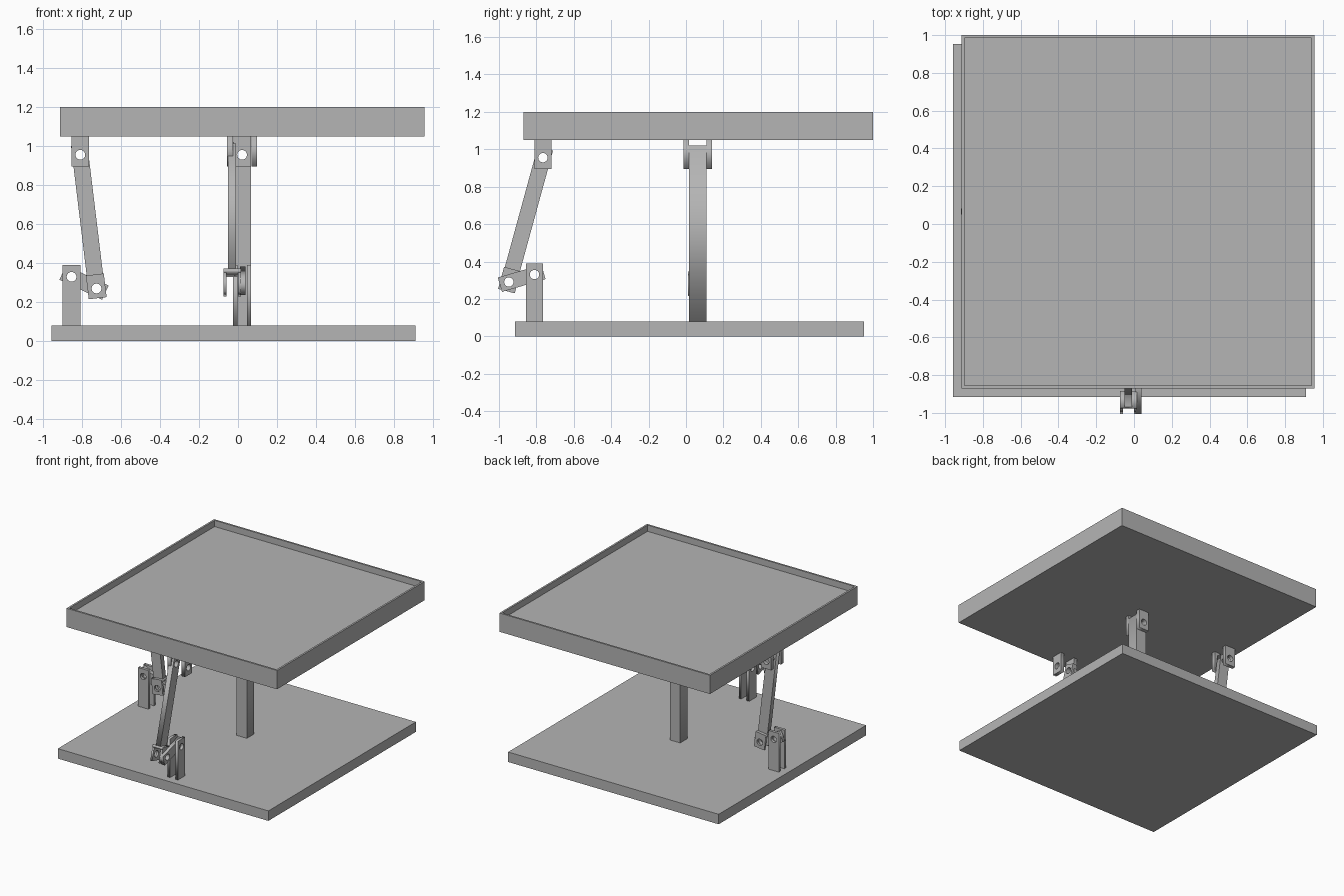
import bpy, bmesh, math
from mathutils import Vector, Matrix

cube = bpy.data.objects.get("Cube")
if cube:
    bpy.data.objects.remove(cube, do_unlink=True)

grey = bpy.data.materials.new("plain grey")
grey.use_nodes = True
grey.diffuse_color = (0.46, 0.46, 0.46, 1)
grey.node_tree.nodes["Principled BSDF"].inputs["Base Color"].default_value = grey.diffuse_color

# In-plane horizontal axis and thickness axis of each linkage
ALONG_Y = (Vector((0, 1, 0)), Vector((1, 0, 0)))
ALONG_X = (Vector((1, 0, 0)), Vector((0, 1, 0)))
UP = Vector((0, 0, 1))
HOLE = 0.025


def link_mesh(name, mesh):
    mesh.materials.clear()
    mesh.materials.append(grey)
    ob = bpy.data.objects.new(name, mesh)
    bpy.context.collection.objects.link(ob)
    return ob


def slab(name, lo, hi, rim=0, depth=0):
    """Box between two corners, optionally with a recessed top."""
    lo, hi = Vector(lo), Vector(hi)
    bm = bmesh.new()
    bmesh.ops.create_cube(bm, size=1)
    for v in bm.verts:
        v.co = (lo + hi) / 2 + v.co * (hi - lo)
    if rim:
        top = max(bm.faces, key=lambda f: f.calc_center_median().z)
        bmesh.ops.inset_region(bm, faces=[top], thickness=rim)
        floor = bmesh.ops.extrude_discrete_faces(bm, faces=[top])["faces"][0]
        for v in floor.verts:
            v.co.z -= depth
    mesh = bpy.data.meshes.new(name)
    bm.to_mesh(mesh)
    bm.free()
    return link_mesh(name, mesh)


def strip(name, axes, p, q, start, end, half, w0, w1, holes=()):
    """Flat bar along the line p to q, with round holes at the given points."""
    p, q = Vector(p), Vector(q)
    d = (q - p).normalized()
    side = Vector((-d.y, d.x))
    a, b = p + d * start, q + d * end
    loops = [[a - side * half, b - side * half, b + side * half, a + side * half]]
    for h in holes:
        loops.append([Vector(h) + HOLE * Vector((math.cos(t), math.sin(t)))
                      for t in (i * math.tau / 24 for i in range(24))])
    curve = bpy.data.curves.new(name, "CURVE")
    curve.dimensions = "2D"
    curve.fill_mode = "BOTH"
    curve.extrude = (w1 - w0) / 2
    for pts in loops:
        s = curve.splines.new("POLY")
        s.points.add(len(pts) - 1)
        for sp, c in zip(s.points, pts):
            sp.co = (c.x, c.y, 0, 1)
        s.use_cyclic_u = True
    tmp = bpy.data.objects.new(name + " outline", curve)
    bpy.context.collection.objects.link(tmp)
    dg = bpy.context.evaluated_depsgraph_get()
    mesh = bpy.data.meshes.new_from_object(tmp.evaluated_get(dg))
    bpy.data.objects.remove(tmp, do_unlink=True)
    u, w = axes
    m = Matrix((u, UP, u.cross(UP))).transposed().to_4x4()
    m.translation = w * (w0 + w1) / 2
    mesh.transform(m)
    return link_mesh(name, mesh)


def pair(name, axes, p, q, start, end, half, lo, hi, thick, holes):
    """Two matching cheeks at the outer ends of a thickness range."""
    strip(name + "_a", axes, p, q, start, end, half, lo, lo + thick, holes)
    strip(name + "_b", axes, p, q, start, end, half, hi - thick, hi, holes)


def top_bracket(name, axes, u, mid):
    pivot = (u, 0.955)
    pair(name, axes, (u, 1.05), pivot, 0, 0.06, 0.045,
         mid - 0.077, mid + 0.077, 0.03, [pivot])


def linkage(name, axes, post, low, high, mid, arm_mid):
    # Base posts
    pair(name + "_post", axes, (post[0], 0.08), post, 0, 0.06, 0.046,
         mid - 0.046, mid + 0.046, 0.022, [post])
    # Crank between the posts
    strip(name + "_crank", axes, post, low, -0.05, 0.05, 0.04,
          mid - 0.012, mid + 0.018, [post, low])
    # Push arm with a forked lower end
    length = (Vector(high) - Vector(low)).length
    strip(name + "_arm", axes, low, high, 0.07, 0.05, 0.042,
          arm_mid - 0.02, arm_mid + 0.02, [high])
    strip(name + "_fork_bridge", axes, low, high, 0.052, 0.072 - length, 0.046,
          arm_mid - 0.045, arm_mid + 0.045)
    pair(name + "_fork", axes, low, high, -0.05, 0.052 - length, 0.046,
         arm_mid - 0.045, arm_mid + 0.045, 0.016, [low])
    top_bracket(name + "_top_bracket", axes, high[0], mid)


# Base plate and shallow tray
slab("base_plate", (-0.957, -0.915, 0), (0.91, 0.953, 0.08))
slab("tray", (-0.912, -0.87, 1.05), (0.955, 1.0, 1.2), rim=0.021, depth=0.05)

# Fixed centre column with its pivot bracket
hinge = (0.021, 0.955)
strip("centre_column", ALONG_X, (0.021, 0.08), hinge, 0, 0.065, 0.046,
      0.017, 0.109, [hinge])
top_bracket("centre_bracket", ALONG_X, 0.021, 0.063)

# Two tilting linkages
linkage("front", ALONG_Y, (-0.81, 0.33), (-0.947, 0.29), (-0.765, 0.955), 0.021, -0.03)
linkage("side", ALONG_X, (-0.853, 0.33), (-0.725, 0.27), (-0.808, 0.955), 0.063, 0.056)
